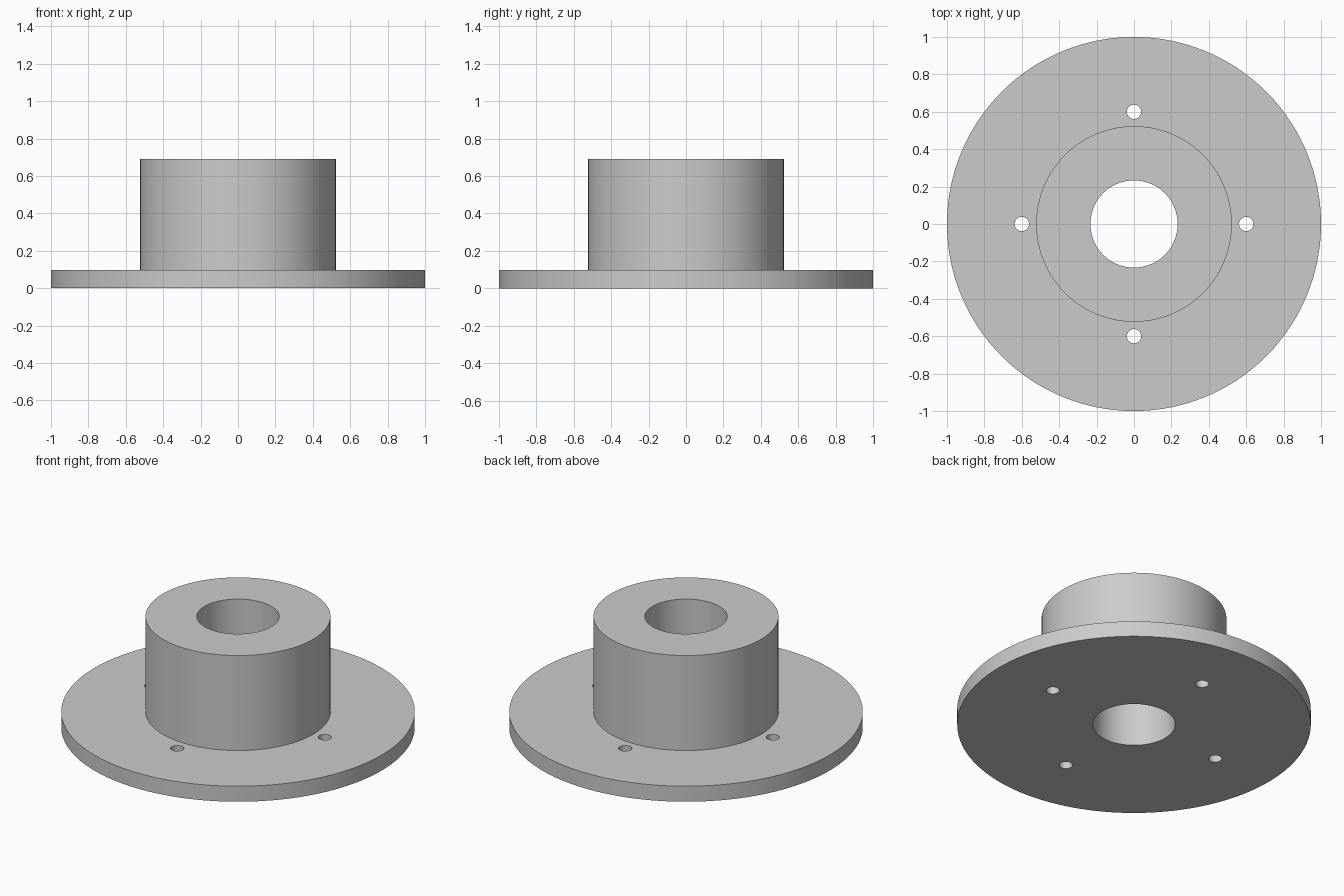
import bpy
import bmesh
from math import cos, sin, pi, tau, radians
from mathutils import Vector

cube = bpy.data.objects.get("Cube")
if cube:
    bpy.data.objects.remove(cube, do_unlink=True)

FLANGE_R, HUB_R, BORE_R = 1.0, 0.523, 0.233
FLANGE_H, TOTAL_H = 0.097, 0.69
BOLT_R, BOLT_CIRCLE, BOLTS = 0.038, 0.6, 4
SIDES = 128

grey = bpy.data.materials.new("plain grey")
grey.use_nodes = True
grey.diffuse_color = (0.6, 0.6, 0.6, 1)
grey.node_tree.nodes["Principled BSDF"].inputs["Base Color"].default_value = grey.diffuse_color


def make_object(name, bm):
    bmesh.ops.recalc_face_normals(bm, faces=bm.faces)
    mesh = bpy.data.meshes.new(name)
    bm.to_mesh(mesh)
    bm.free()
    mesh.materials.append(grey)
    obj = bpy.data.objects.new(name, mesh)
    bpy.context.collection.objects.link(obj)
    return obj


def lathe(name, profile, sides):
    """Revolve a closed (radius, height) profile around z."""
    bm = bmesh.new()
    rings = [[bm.verts.new((r * cos(tau * i / sides), r * sin(tau * i / sides), z))
              for r, z in profile] for i in range(sides)]
    n = len(profile)
    for i in range(sides):
        a, b = rings[i], rings[(i + 1) % sides]
        for j in range(n):
            k = (j + 1) % n
            bm.faces.new((a[j], b[j], b[k], a[k]))
    return make_object(name, bm)


# Flange and hub in one body, with the bore through the middle
body = lathe("flanged_hub", [
    (BORE_R, 0), (FLANGE_R, 0), (FLANGE_R, FLANGE_H),
    (HUB_R, FLANGE_H), (HUB_R, TOTAL_H), (BORE_R, TOTAL_H)], SIDES)

# Bolt holes around the hub
bm = bmesh.new()
for i in range(BOLTS):
    spot = Vector((cos(i * pi / 2), sin(i * pi / 2), 0)) * BOLT_CIRCLE
    made = bmesh.ops.create_cone(bm, cap_ends=True, segments=32, radius1=BOLT_R,
                                 radius2=BOLT_R, depth=FLANGE_H * 3)
    bmesh.ops.translate(bm, verts=made["verts"], vec=spot)
cutter = make_object("bolt_hole_cutter", bm)
cutter.hide_render = True

holes = body.modifiers.new("bolt_holes", "BOOLEAN")
holes.operation = "DIFFERENCE"
holes.solver = "EXACT"
holes.object = cutter

bpy.ops.object.select_all(action="DESELECT")
body.select_set(True)
bpy.context.view_layer.objects.active = body
bpy.ops.object.modifier_apply(modifier=holes.name)
bpy.data.objects.remove(cutter, do_unlink=True)

# Smooth round walls, crisp rims
bpy.ops.object.shade_smooth_by_angle(angle=radians(30))
